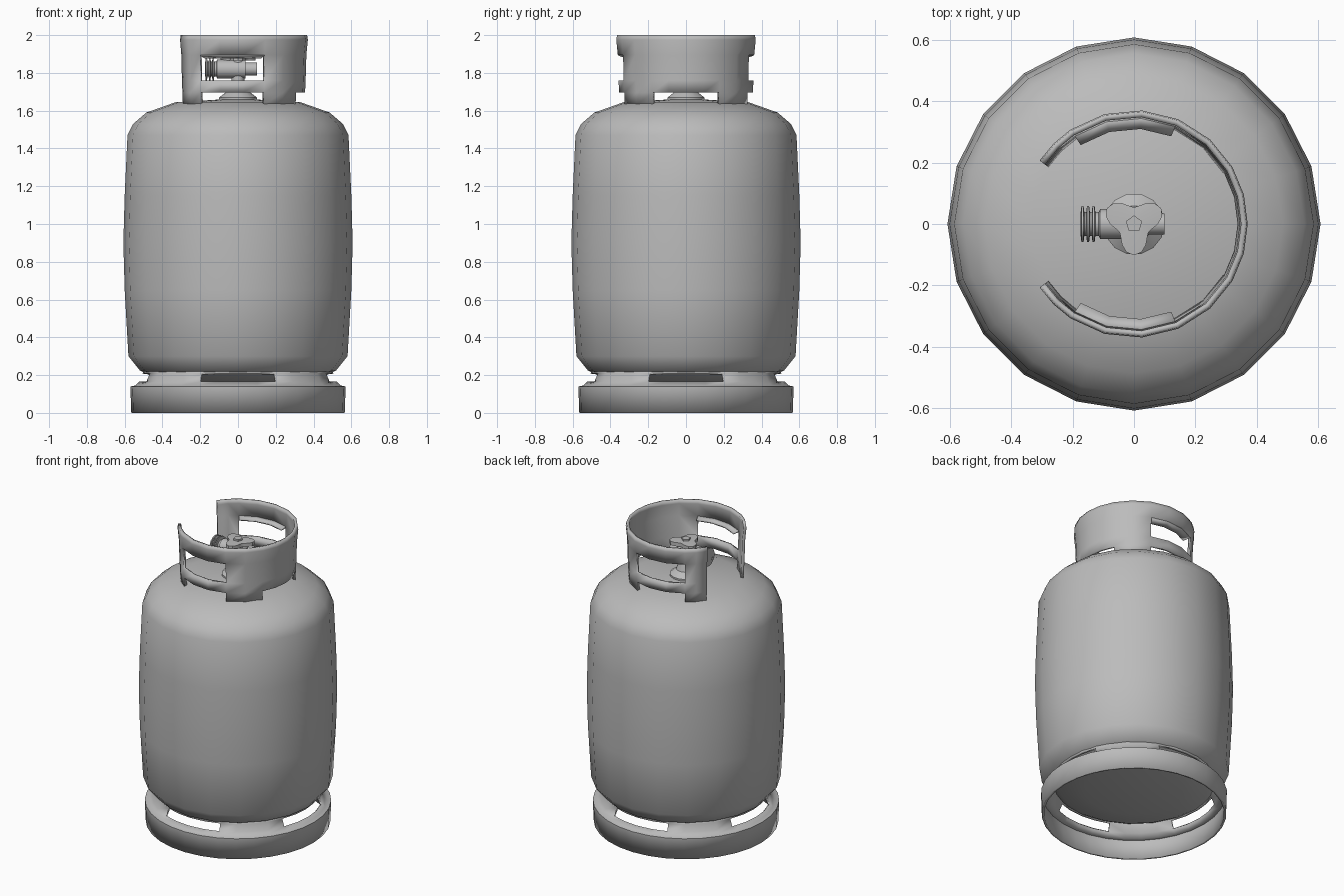
import bpy
import bmesh
from math import sin, cos, radians
from mathutils import Matrix

cube = bpy.data.objects.get("Cube")
if cube:
    bpy.data.objects.remove(cube, do_unlink=True)

grey = bpy.data.materials.new("grey_painted_steel")
grey.use_nodes = True
tone = (0.5, 0.5, 0.5, 1)
grey.diffuse_color = tone
grey.node_tree.nodes["Principled BSDF"].inputs["Base Color"].default_value = tone


def sweep(name, profile, angles, keep=None, thick=0, shape=None, matrix=None, crease=35):
    """Sweep a (radius, height) profile through angles in degrees; keep(row, angle) picks faces."""
    bm = bmesh.new()
    grid = []
    for r, z in profile:
        row = []
        for a in angles:
            k = r * (shape(a) if shape else 1)
            row.append(bm.verts.new((k * cos(radians(a)), k * sin(radians(a)), z)))
        grid.append(row)
    for i in range(len(profile) - 1):
        for j in range(len(angles) - 1):
            middle = (angles[j] + angles[j + 1]) / 2
            if keep is None or keep(i, middle):
                bm.faces.new((grid[i][j], grid[i][j + 1], grid[i + 1][j + 1], grid[i + 1][j]))
    bmesh.ops.remove_doubles(bm, verts=bm.verts, dist=0.0001)
    bmesh.ops.delete(bm, geom=[v for v in bm.verts if not v.link_faces], context='VERTS')
    if matrix:
        bm.transform(matrix)
    mesh = bpy.data.meshes.new(name)
    bm.to_mesh(mesh)
    bm.free()
    mesh.materials.append(grey)
    obj = bpy.data.objects.new(name, mesh)
    bpy.context.collection.objects.link(obj)
    if thick:
        solid = obj.modifiers.new("sheet", 'SOLIDIFY')
        solid.thickness = thick
        solid.offset = -1
    bpy.ops.object.select_all(action='DESELECT')
    obj.select_set(True)
    bpy.context.view_layer.objects.active = obj
    bpy.ops.object.shade_smooth_by_angle(angle=radians(crease))
    return obj


def ring(n):
    return [360 * i / n for i in range(n + 1)]


# Tank with domed ends
sweep("tank", [(0, 0.15), (0.3, 0.165), (0.46, 0.195), (0.52, 0.225), (0.58, 0.3),
               (0.6, 0.65), (0.607, 0.9), (0.6, 1.15), (0.585, 1.47), (0.555, 1.53),
               (0.485, 1.59), (0.33, 1.645), (0, 1.665)], ring(20), crease=60)


# Foot ring with four drain slots in its sloping shoulder
def foot_faces(row, a):
    return row != 3 or abs((a + 45) % 90 - 45) > 22.5


sweep("foot_ring", [(0.565, 0), (0.57, 0.14), (0.545, 0.145), (0.525, 0.165),
                    (0.505, 0.208), (0.5, 0.23)], ring(32), foot_faces, 0.014)


# Collar guard, open on one side, with two hand windows and four legs
half = [15, 30, 48, 67, 86, 105, 124, 135, 146]
span = [-a for a in reversed(half)] + [0] + half


def collar_faces(row, a):
    a = abs(a)
    if row == 0:
        return 30 < a < 67 or a > 124
    return row != 2 or not 67 < a < 124


sweep("collar", [(0.352, 1.63), (0.355, 1.695), (0.358, 1.76), (0.362, 1.895),
                 (0.37, 1.975), (0.366, 2)], span, collar_faces, 0.018)

# Folded lips along the tops of the hand windows
for side, start in (("left", 67), ("right", -124)):
    angles = [start + 19 * i for i in range(4)]
    sweep("window_lip_" + side, [(0.355, 1.9), (0.31, 1.885)], angles, thick=0.01)

# Valve: boss, stem, cross pipe with threaded outlet
sweep("valve_boss", [(0.1, 1.64), (0.1, 1.67), (0.06, 1.7), (0.045, 1.75), (0, 1.75)], ring(14))
sweep("valve_stem", [(0.035, 1.7), (0.035, 1.87), (0, 1.87)], ring(12))
pipe = Matrix.Translation((0, 0, 1.82)) @ Matrix.Rotation(radians(-90), 4, 'Y')
sweep("valve_pipe", [(0, -0.1), (0.035, -0.1), (0.035, -0.04), (0.05, -0.04),
                     (0.05, 0.11), (0.04, 0.115), (0.04, 0.17), (0, 0.17)],
      ring(14), matrix=pipe)
for i in range(3):
    x = 0.125 + 0.018 * i
    sweep("outlet_thread_%d" % (i + 1), [(0.035, x), (0.06, x + 0.003), (0.06, x + 0.01), (0.035, x + 0.013)],
          ring(14), matrix=pipe)

# Three-lobed hand wheel and its cap nut
sweep("hand_wheel", [(0, 1.865), (1, 1.865), (1, 1.89), (0, 1.895)], ring(24),
      shape=lambda a: 0.078 + 0.024 * cos(radians(3 * (a - 30))))
sweep("wheel_nut", [(0.028, 1.88), (0.028, 1.905), (0, 1.905)], [18 + a for a in ring(5)])
